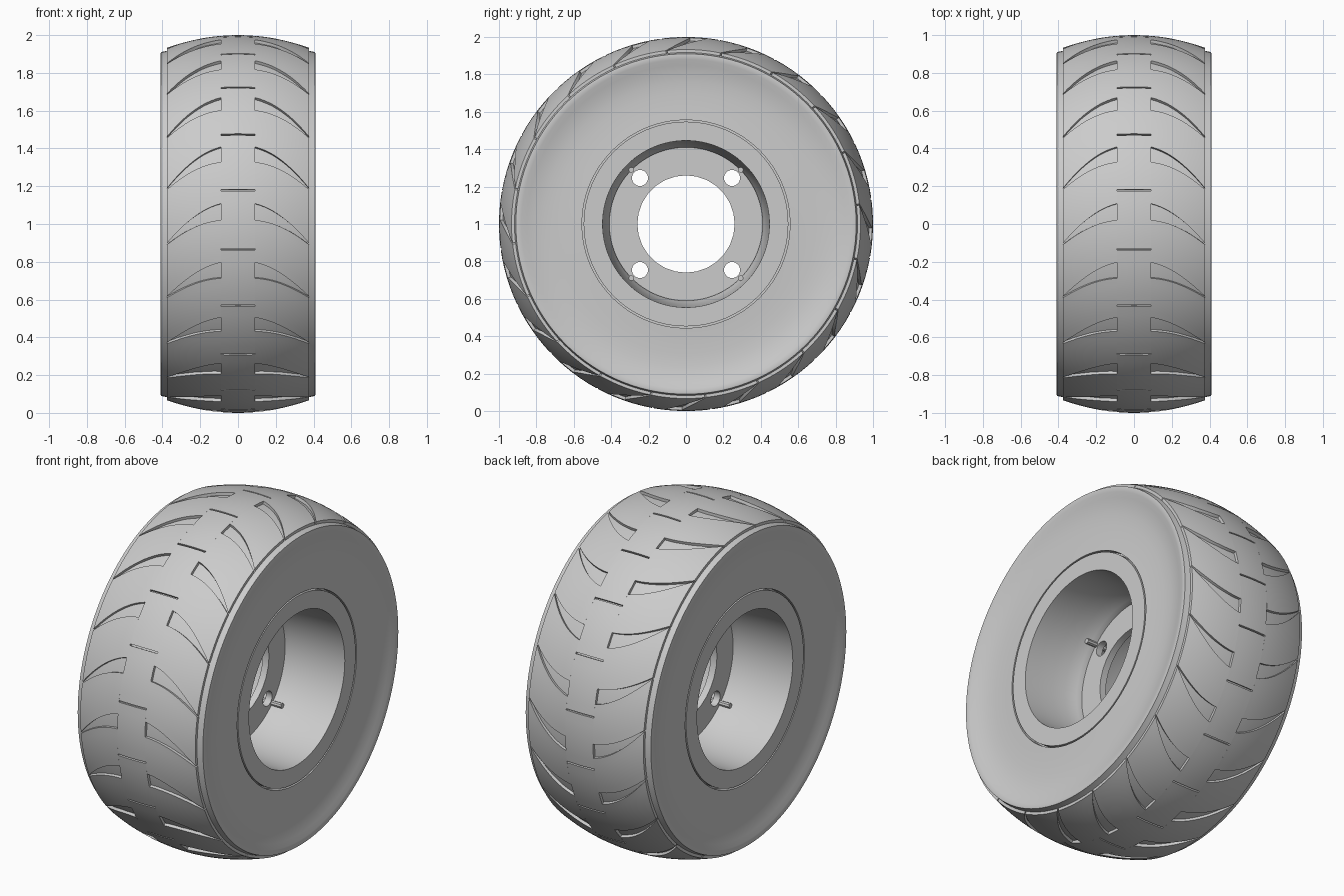
import bpy, bmesh
from math import sin, cos, pi, radians

cube = bpy.data.objects.get("Cube")
if cube:
    bpy.data.objects.remove(cube, do_unlink=True)

grey = bpy.data.materials.new("plain_grey")
grey.use_nodes = True
grey.diffuse_color = (0.6, 0.6, 0.6, 1)
grey.node_tree.nodes["Principled BSDF"].inputs["Base Color"].default_value = (0.6, 0.6, 0.6, 1)

BLOCKS = 20
STEP = 360 / BLOCKS
HALF_STRIP, HALF_TREAD = 0.09, 0.375


def polar(x, r, angle):
    """Point on the wheel; angle in degrees runs from the front up over the top."""
    a = radians(angle)
    return (x, -r * cos(a), 1 + r * sin(a))


def finish(ob, sharp=30):
    if not ob.data.materials:
        ob.data.materials.append(grey)
    bpy.ops.object.select_all(action="DESELECT")
    ob.select_set(True)
    bpy.context.view_layer.objects.active = ob
    bpy.ops.object.shade_smooth_by_angle(angle=radians(sharp))


def add_mesh(name, bm, sharp=30):
    bmesh.ops.recalc_face_normals(bm, faces=bm.faces[:])
    mesh = bpy.data.meshes.new(name)
    bm.to_mesh(mesh)
    bm.free()
    ob = bpy.data.objects.new(name, mesh)
    bpy.context.collection.objects.link(ob)
    finish(ob, sharp)


def lathe(name, half, segments):
    """Spin a closed profile, given for the +x half, around the axle."""
    profile = half + [(-x, r) for x, r in reversed(half) if x > 0]
    bm = bmesh.new()
    rings = [[bm.verts.new(polar(x, r, 360 * i / segments)) for x, r in profile]
             for i in range(segments)]
    n = len(profile)
    for i, ring in enumerate(rings):
        after = rings[(i + 1) % segments]
        for j in range(n):
            k = (j + 1) % n
            bm.faces.new((ring[j], ring[k], after[k], after[j]))
    add_mesh(name, bm)


def crown(x):
    return 1 - 0.476 * x * x


def add_block(bm, x0, x1, low, high, nx, na):
    """Curved tread block between two angle functions of x, with walls going inward."""
    grid = []
    for i in range(nx + 1):
        x = x0 + (x1 - x0) * i / nx
        a, b = low(x), high(x)
        grid.append([bm.verts.new(polar(x, crown(x), a + (b - a) * j / na))
                     for j in range(na + 1)])
    faces = [bm.faces.new((grid[i][j], grid[i + 1][j], grid[i + 1][j + 1], grid[i][j + 1]))
             for i in range(nx) for j in range(na)]
    rim = list({e for f in faces for e in f.edges if e.is_boundary})
    walls = bmesh.ops.extrude_edge_only(bm, edges=rim)["geom"]
    for v in walls:
        if isinstance(v, bmesh.types.BMVert):
            v.co.y *= 0.97
            v.co.z = 1 + (v.co.z - 1) * 0.97


# Tyre body with slightly dished side walls
carcass = [(x, crown(x) - 0.016) for x in (0, 0.09, 0.18, 0.27, 0.33, 0.375)]
lathe("tyre", carcass + [(0.408, 0.91), (0.41, 0.9), (0.406, 0.88), (0.397, 0.85),
                         (0.387, 0.81), (0.38, 0.76), (0.378, 0.7), (0.38, 0.62),
                         (0.384, 0.556), (0.33, 0.556)], 120)


# Swept side blocks, leaving crescent grooves between them
def sweep(x):
    return (abs(x) - HALF_STRIP) / (HALF_TREAD - HALF_STRIP)


def lower_edge(x):
    u = sweep(x)
    return 24.2 - 12.4 * (0.3 * u + 0.7 * u * u)


def upper_edge(x):
    u = sweep(x)
    return 19.2 + STEP - 7.9 * (0.15 * u + 0.85 * u * u)


for side, name in ((1, "tread_left"), (-1, "tread_right")):
    bm = bmesh.new()
    for k in range(BLOCKS):
        add_block(bm, side * HALF_STRIP, side * HALF_TREAD,
                  lambda x: lower_edge(x) + STEP * k,
                  lambda x: upper_edge(x) + STEP * k, 12, 6)
    add_mesh(name, bm)

# Centre strip cut by narrow slits
bm = bmesh.new()
for k in range(BLOCKS):
    start = 10.3 + STEP * k
    add_block(bm, -HALF_STRIP, HALF_STRIP, lambda x: start + 0.25,
              lambda x: start + STEP - 0.25, 6, 6)
add_mesh("tread_centre", bm)

# Rim: flat flange and tapering barrel
lathe("rim", [(0, 0.41), (0.03, 0.41), (0.05, 0.418), (0.12, 0.431), (0.2, 0.439),
              (0.3, 0.444), (0.384, 0.446), (0.384, 0.547), (0.345, 0.547),
              (0.345, 0.565), (0.3, 0.565), (0, 0.5)], 96)

# Hub disc with centre bore and four bolt holes
curve = bpy.data.curves.new("hub_disc", "CURVE")
curve.dimensions = "2D"
curve.fill_mode = "BOTH"
curve.extrude = 0.02


def add_circle(cx, cy, r, n):
    spline = curve.splines.new("POLY")
    spline.points.add(n - 1)
    spline.use_cyclic_u = True
    for i, p in enumerate(spline.points):
        a = 2 * pi * i / n
        p.co = (cx + r * cos(a), cy + r * sin(a), 0, 1)


corners = [(sx, sy) for sx in (-1, 1) for sy in (-1, 1)]
add_circle(0, 0, 0.425, 64)
add_circle(0, 0, 0.26, 28)
for sx, sy in corners:
    add_circle(0.246 * sx, 0.246 * sy, 0.043, 20)
disc = bpy.data.objects.new("hub_disc", curve)
bpy.context.collection.objects.link(disc)
disc.location.z = 1
disc.rotation_euler.y = pi / 2
bpy.ops.object.select_all(action="DESELECT")
disc.select_set(True)
bpy.context.view_layer.objects.active = disc
bpy.ops.object.convert(target="MESH")
finish(bpy.context.view_layer.objects.active)

# Small pegs standing out from both faces of the disc beside the holes
for i, (sy, sz) in enumerate(corners):
    bpy.ops.mesh.primitive_cylinder_add(vertices=8, radius=0.015, depth=0.17,
                                        location=(0, 0.292 * sy, 1 + 0.289 * sz),
                                        rotation=(0, pi / 2, 0))
    peg = bpy.context.object
    peg.name = "peg_%d" % (i + 1)
    finish(peg)
